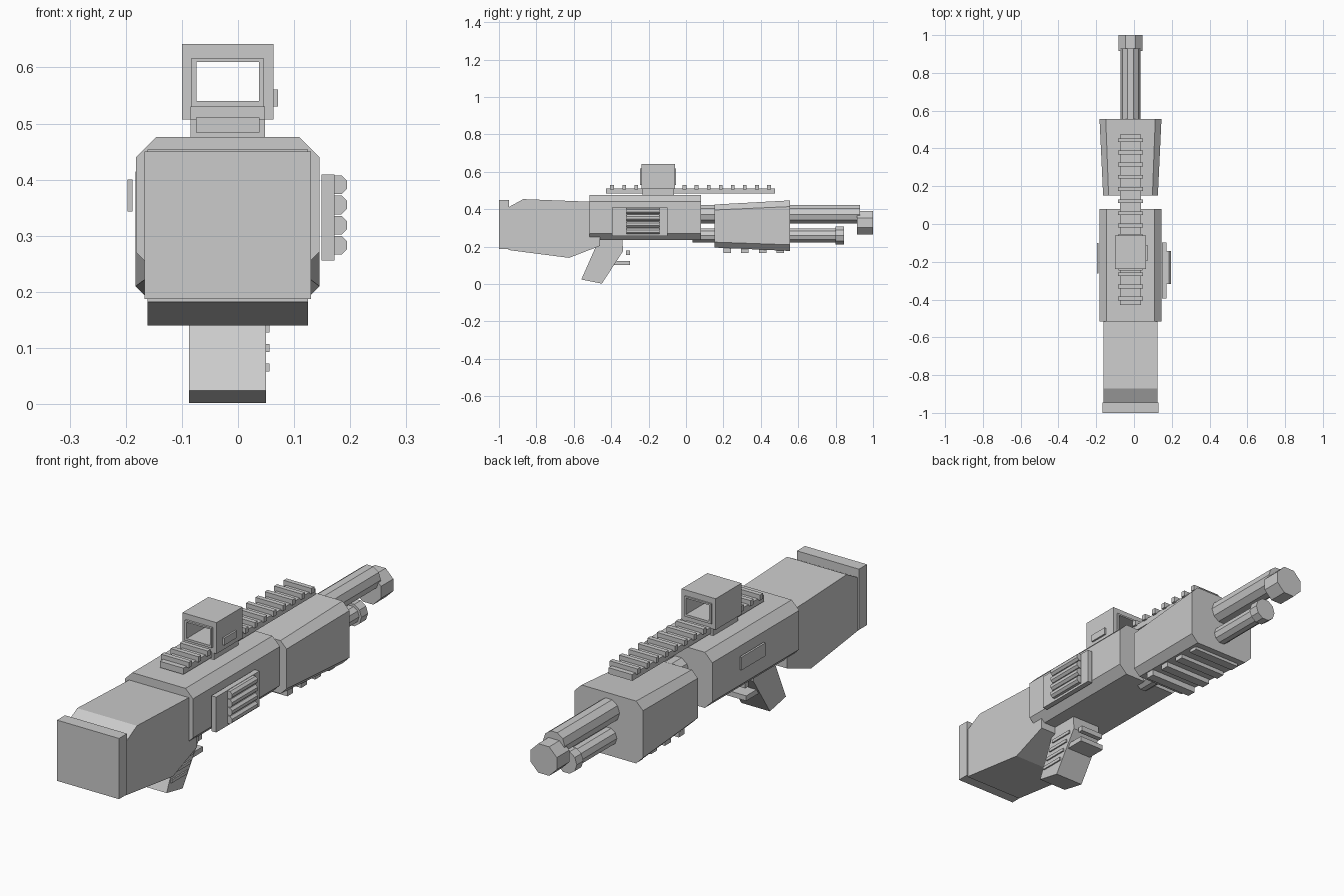
import bpy, bmesh, math
from mathutils import Matrix

if "Cube" in bpy.data.objects:
    bpy.data.objects.remove(bpy.data.objects["Cube"])

CX = -0.0185  # gun centre plane


def finish(name, bm):
    bmesh.ops.recalc_face_normals(bm, faces=bm.faces)
    me = bpy.data.meshes.new(name)
    bm.to_mesh(me)
    bm.free()
    ob = bpy.data.objects.new(name, me)
    bpy.context.collection.objects.link(ob)
    return ob


def add_box(bm, x, y, z):
    m = Matrix.Translation(((x[0] + x[1]) / 2, (y[0] + y[1]) / 2, (z[0] + z[1]) / 2))
    m = m @ Matrix.Diagonal((x[1] - x[0], y[1] - y[0], z[1] - z[0], 1))
    bmesh.ops.create_cube(bm, size=1, matrix=m)


def boxes(name, items):
    bm = bmesh.new()
    for b in items:
        add_box(bm, *b)
    return finish(name, bm)


def loft(name, rings):
    """Join two rings of points, capping both ends."""
    bm = bmesh.new()
    a, b = [[bm.verts.new(p) for p in r] for r in rings]
    n = len(a)
    for i in range(n):
        j = (i + 1) % n
        bm.faces.new((a[i], a[j], b[j], b[i]))
    bm.faces.new(a)
    bm.faces.new(b)
    return finish(name, bm)


def octagon(y, hw, z0, z1, c):
    """Chamfered rectangle section across the gun."""
    pts = [(-hw + c, z0), (hw - c, z0), (hw, z0 + c), (hw, z1 - c),
           (hw - c, z1), (-hw + c, z1), (-hw, z1 - c), (-hw, z0 + c)]
    return [(CX + x, y, z) for x, z in pts]


def side_profile(name, pts, x0, x1):
    return loft(name, [[(x, y, z) for y, z in pts] for x in (x0, x1)])


def rods(name, items, n):
    """Faceted cylinders along y: (x, z, radius, y0, y1)."""
    bm = bmesh.new()
    for x, z, r, y0, y1 in items:
        m = (Matrix.Translation((x, (y0 + y1) / 2, z)) @ Matrix.Rotation(math.pi / 2, 4, 'X')
             @ Matrix.Rotation(math.pi / n, 4, 'Z'))
        bmesh.ops.create_cone(bm, cap_ends=True, segments=n, radius1=r, radius2=r,
                              depth=y1 - y0, matrix=m)
    return finish(name, bm)


def frame(name, outer, inner, y0, y1):
    """Rectangular tube along y; rects are (x0, x1, z0, z1)."""
    bm = bmesh.new()
    loops = [[bm.verts.new((x, y, z)) for x, z in ((r[0], r[2]), (r[1], r[2]), (r[1], r[3]), (r[0], r[3]))]
             for r, y in ((outer, y0), (outer, y1), (inner, y1), (inner, y0))]
    for k in range(4):
        a, b = loops[k], loops[(k + 1) % 4]
        for i in range(4):
            j = (i + 1) % 4
            bm.faces.new((a[i], a[j], b[j], b[i]))
    return finish(name, bm)


# Receiver and flared handguard
loft("receiver", [octagon(-0.515, 0.1635, 0.235, 0.476, 0.036),
                  octagon(0.08, 0.1635, 0.235, 0.476, 0.036)])
loft("handguard", [octagon(0.152, 0.145, 0.195, 0.425, 0.029),
                   octagon(0.555, 0.164, 0.177, 0.447, 0.033)])
boxes("handguard_grooves", [((CX - 0.115, CX + 0.115), (y - 0.02, y + 0.02), (0.165, 0.2))
                            for y in (0.22, 0.315, 0.41, 0.505)])

# Stock, butt plate and grip
side_profile("stock", [(-0.95, 0.41), (-0.87, 0.454), (-0.51, 0.44), (-0.46, 0.3), (-0.46, 0.204),
                       (-0.625, 0.14), (-0.95, 0.182)], -0.161, 0.125)
boxes("butt_plate", [((-0.167, 0.13), (-1.0, -0.945), (0.187, 0.45))])
side_profile("grip", [(-0.46, 0.25), (-0.34, 0.25), (-0.337, 0.175), (-0.45, 0.002), (-0.56, 0.024)],
             -0.087, 0.05)
boxes("grip_ribs", [((0.045, 0.056), (y - 0.055, y + 0.055), (z - 0.007, z + 0.007))
                    for z, y in ((0.065, -0.478), (0.1, -0.458), (0.135, -0.438), (0.17, -0.418))])

# Trigger and guard bar
boxes("trigger", [((CX - 0.055, CX + 0.055), (-0.322, -0.3), (0.155, 0.178))])
boxes("trigger_guard", [((CX - 0.06, CX + 0.06), (-0.42, -0.3), (0.102, 0.124))])

# Barrels and tips
rods("barrel", [(CX, 0.373, 0.052, 0.05, 0.93)], 10)
rods("muzzle", [(CX, 0.328, 0.068, 0.915, 1.0)], 8)
rods("magazine_tube", [(CX, 0.26, 0.039, 0.035, 0.81)], 10)
rods("magazine_cap", [(CX, 0.26, 0.05, 0.80, 0.845)], 10)

# Shell carrier on the right, plate on the left
boxes("shell_panel", [((0.149, 0.172), (-0.395, -0.098), (0.256, 0.409))])
rods("shells", [(0.178, 0.283 + 0.036 * i, 0.018, -0.318, -0.143) for i in range(4)], 8)
boxes("left_plate", [((-0.197, -0.188), (-0.263, -0.1), (0.343, 0.4))])

# Top rail with teeth
boxes("rail", [((-0.075, 0.038), (-0.428, 0.475), (0.484, 0.511))])
boxes("rail_teeth", [((-0.085, 0.048), (y - 0.01, y + 0.01), (0.506, 0.53))
                     for y in [-0.395 + 0.0645 * i for i in range(14)] if not -0.24 < y < -0.05])

# Sight
boxes("sight_base", [((-0.085, 0.048), (-0.233, -0.065), (0.475, 0.53))])
frame("sight_body", (-0.1, 0.063, 0.507, 0.642), (-0.078, 0.041, 0.535, 0.613), -0.237, -0.06)
frame("sight_window", (-0.083, 0.045, 0.53, 0.617), (-0.074, 0.037, 0.54, 0.61), -0.246, -0.053)
boxes("sight_button", [((0.06, 0.071), (-0.195, -0.11), (0.53, 0.561))])
